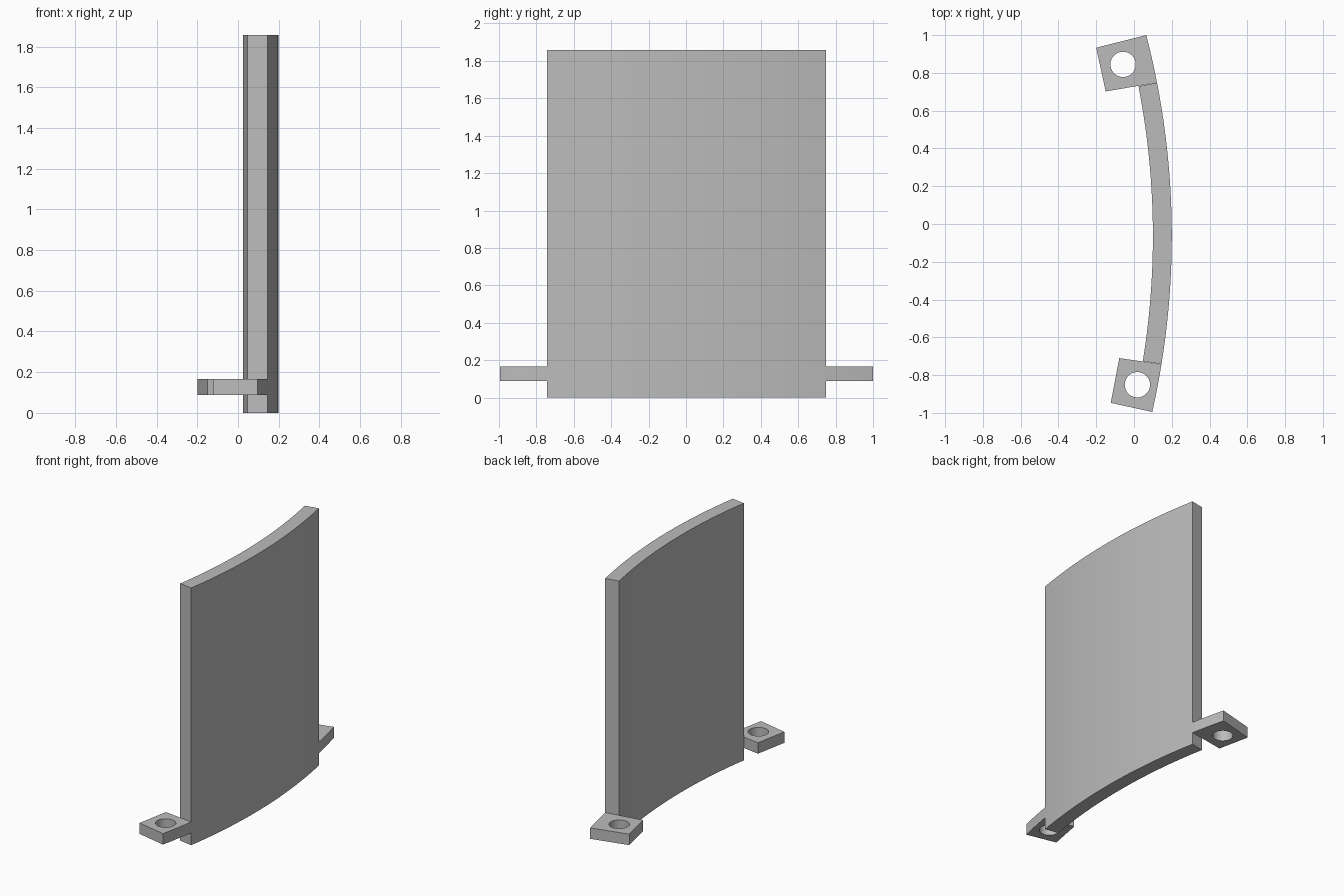
import bpy, bmesh
from math import sin, cos, asin, pi

cube = bpy.data.objects.get("Cube")
if cube:
    bpy.data.objects.remove(cube, do_unlink=True)

grey = bpy.data.materials.new("plain grey")
grey.use_nodes = True
COLOUR = (0.5, 0.5, 0.5, 1)
grey.diffuse_color = COLOUR
grey.node_tree.nodes["Principled BSDF"].inputs["Base Color"].default_value = COLOUR

# Shared circle of the curved panel
R, CX, CY, THICK = 4.25, -4.05, -0.063, 0.1


def arc(radius, a0, a1, n):
    return [(CX + radius * cos(a), CY + radius * sin(a))
            for a in (a0 + (a1 - a0) * i / n for i in range(n + 1))]


def angle_at(y):
    return asin((y - CY) / R)


def prism(name, outline, z0, z1):
    """Extrude a flat outline upwards from z0 to z1."""
    bm = bmesh.new()
    face = bm.faces.new([bm.verts.new((x, y, z0)) for x, y in outline])
    top = bmesh.ops.extrude_face_region(bm, geom=[face])["geom"]
    bmesh.ops.translate(bm, vec=(0, 0, z1 - z0),
                        verts=[v for v in top if isinstance(v, bmesh.types.BMVert)])
    bmesh.ops.recalc_face_normals(bm, faces=bm.faces)
    mesh = bpy.data.meshes.new(name)
    bm.to_mesh(mesh)
    bm.free()
    mesh.materials.append(grey)
    obj = bpy.data.objects.new(name, mesh)
    bpy.context.collection.objects.link(obj)
    return obj


def smooth(obj):
    bpy.ops.object.select_all(action="DESELECT")
    obj.select_set(True)
    bpy.context.view_layer.objects.active = obj
    bpy.ops.object.shade_smooth_by_angle()


# Curved upright panel
low, high = angle_at(-0.742), angle_at(0.748)
panel = prism("curved_panel",
              arc(R, low, high, 40) + arc(R - THICK, high, low, 40), 0, 1.857)
smooth(panel)


def mounting_tab(name, start, tip_y, inner_corners, hole):
    """Flat lug whose outer edge carries on the panel's curve, with a bolt hole."""
    outline = arc(R, start, angle_at(tip_y), 6) + inner_corners
    tab = prism(name, outline, 0.088, 0.167)
    ring = [(hole[0] + 0.067 * cos(2 * pi * i / 40),
             hole[1] + 0.067 * sin(2 * pi * i / 40)) for i in range(40)]
    cutter = prism(name + "_hole_cutter", ring, 0, 0.3)
    cutter.hide_render = True
    cutter.hide_set(True)
    cut = tab.modifiers.new("bolt_hole", "BOOLEAN")
    cut.object = cutter
    cut.operation = "DIFFERENCE"
    cut.solver = "EXACT"
    bpy.ops.object.select_all(action="DESELECT")
    tab.select_set(True)
    bpy.context.view_layer.objects.active = tab
    bpy.ops.object.modifier_apply(modifier=cut.name)
    bpy.data.objects.remove(cutter, do_unlink=True)
    smooth(tab)


# Mounting tabs on both ends
mounting_tab("back_tab", high, 1.0, [(-0.2, 0.933), (-0.15, 0.702)], (-0.058, 0.845))
mounting_tab("front_tab", low, -0.995, [(-0.123, -0.947), (-0.078, -0.71)], (0.018, -0.851))
